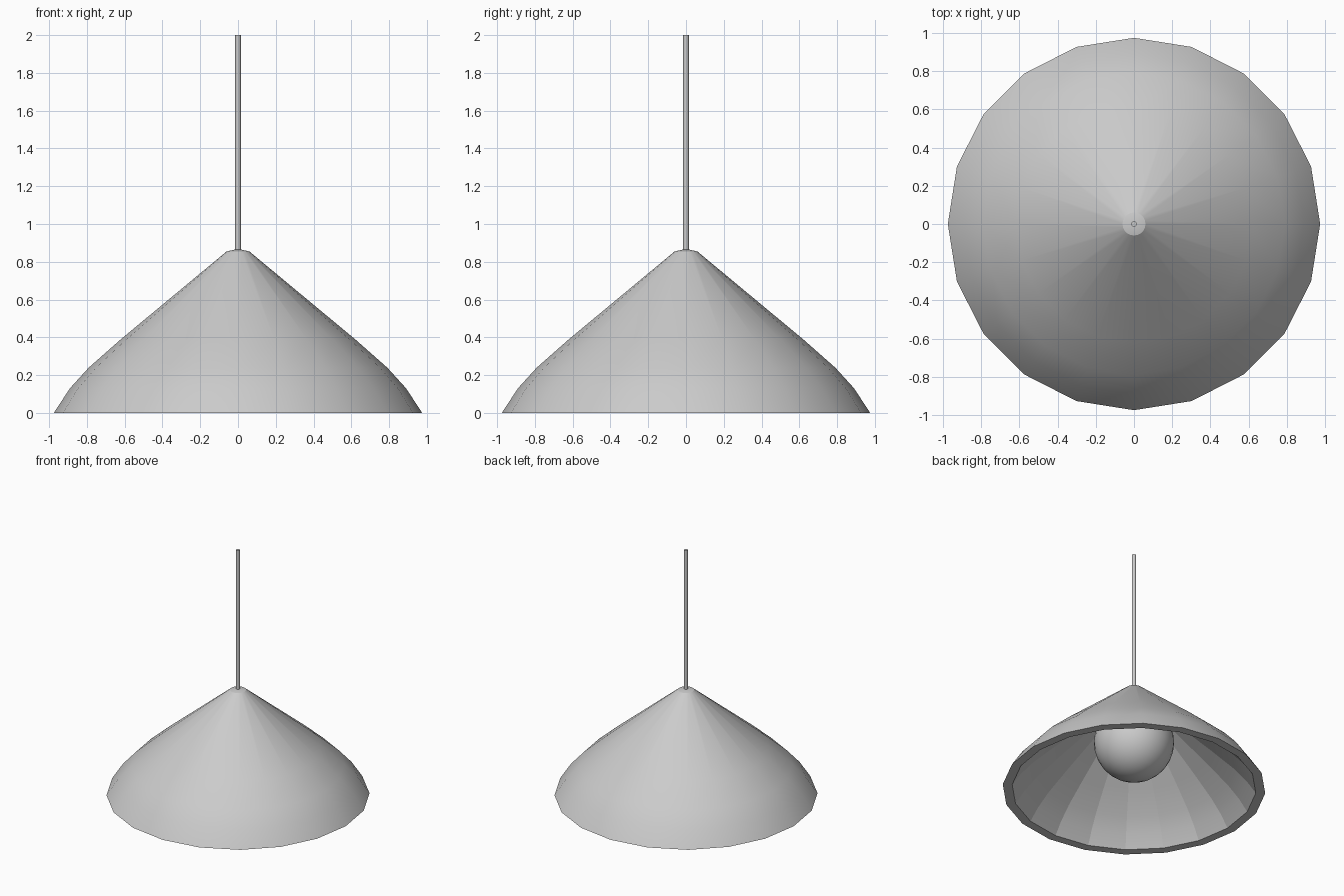
import bpy, bmesh, math

if "Cube" in bpy.data.objects:
    bpy.data.objects.remove(bpy.data.objects["Cube"])

SIDES = 20


def finish(name, bm):
    bmesh.ops.recalc_face_normals(bm, faces=bm.faces[:])
    for f in bm.faces:
        f.smooth = True
    mesh = bpy.data.meshes.new(name)
    bm.to_mesh(mesh)
    bm.free()
    obj = bpy.data.objects.new(name, mesh)
    bpy.context.collection.objects.link(obj)
    return obj


# Lampshade: closed profile, outer skin up to the tip, then inner skin down to the rim
outer = [(0.975, 0), (0.89, 0.13), (0.79, 0.24), (0.62, 0.39), (0.06, 0.855)]
inner = [(0.04, 0.795), (0.585, 0.34), (0.75, 0.195), (0.84, 0.095), (0.905, 0)]
bm = bmesh.new()
rings = []
for r, z in outer + inner:
    rings.append([bm.verts.new((r * math.cos(2 * math.pi * i / SIDES),
                                r * math.sin(2 * math.pi * i / SIDES), z))
                  for i in range(SIDES)])


def bridge(a, b):
    for i in range(SIDES):
        j = (i + 1) % SIDES
        bm.faces.new((a[i], a[j], b[j], b[i]))


def cap(ring, z):
    tip = bm.verts.new((0, 0, z))
    for i in range(SIDES):
        bm.faces.new((ring[i], ring[(i + 1) % SIDES], tip))


n = len(outer)
for k in range(len(rings) - 1):
    if k != n - 1:
        bridge(rings[k], rings[k + 1])
bridge(rings[-1], rings[0])
cap(rings[n - 1], 0.868)
cap(rings[n], 0.805)

# Crisp edges: rim, top cap, and the facets of the inside wall
for ring in (rings[0], rings[-1], rings[n - 1], rings[n]):
    for i in range(SIDES):
        bm.edges.get((ring[i], ring[(i + 1) % SIDES])).smooth = False
for a, b in zip(rings[n:-1], rings[n + 1:]):
    for i in range(SIDES):
        bm.edges.get((a[i], b[i])).smooth = False
finish("lampshade", bm)

# Hanging rod, running through the shade to the bulb
bpy.ops.mesh.primitive_cylinder_add(vertices=12, radius=0.015, depth=1.33,
                                    location=(0, 0, 1.335))
bpy.context.object.name = "hanging_rod"
bpy.ops.object.shade_smooth_by_angle(angle=math.radians(40))

# Round bulb
bpy.ops.mesh.primitive_uv_sphere_add(segments=32, ring_count=16, radius=0.297,
                                     location=(0, 0, 0.395))
bpy.context.object.name = "bulb"
bpy.ops.object.shade_smooth()
